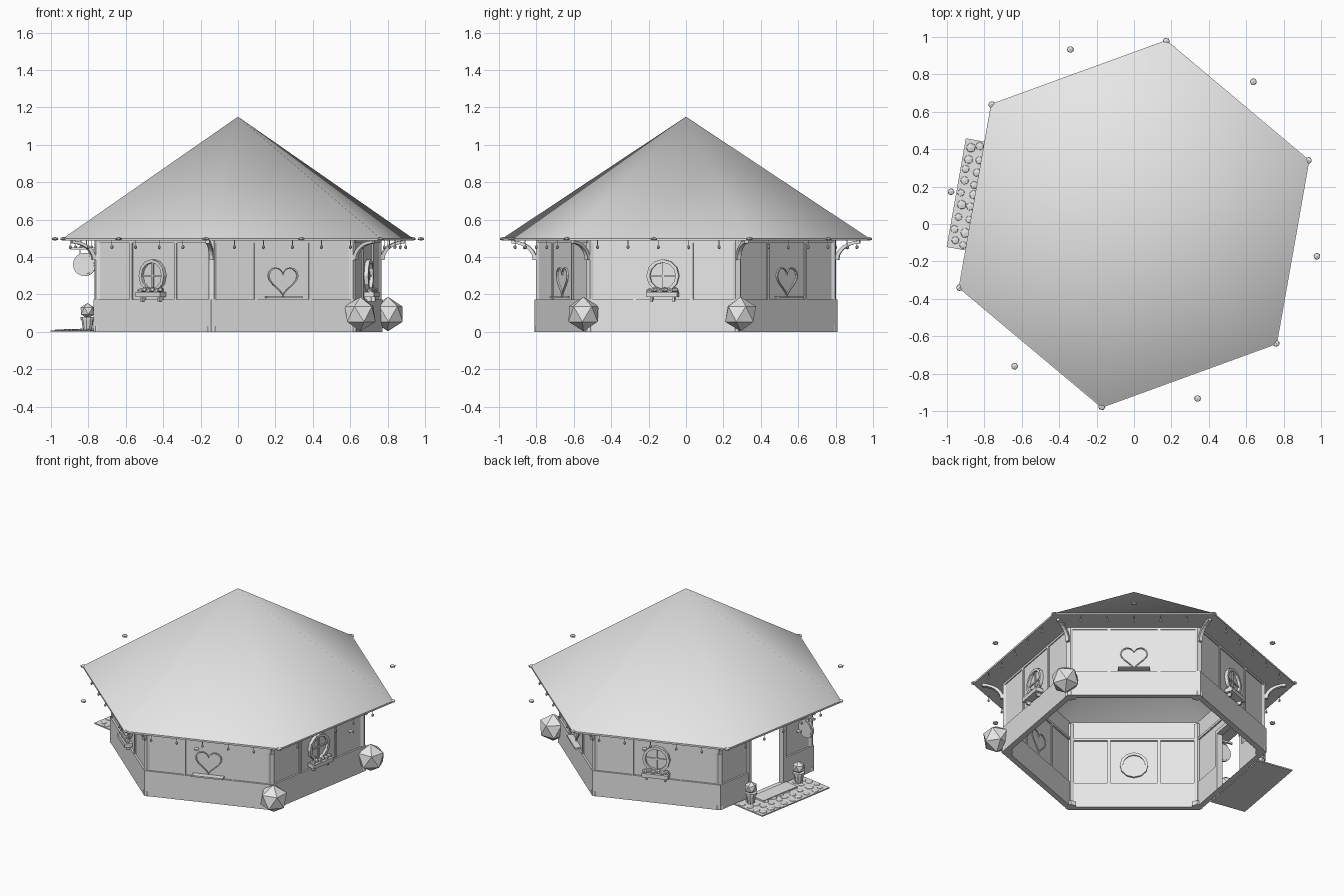
import bpy, bmesh, random
from math import radians, sin, cos, pi, tau
from mathutils import Matrix, Vector

cube = bpy.data.objects.get("Cube")
if cube:
    bpy.data.objects.remove(cube)
random.seed(4)

grey = bpy.data.materials.new("light_grey")
grey.use_nodes = True
grey.diffuse_color = (0.8, 0.8, 0.8, 1)
grey.node_tree.nodes["Principled BSDF"].inputs["Base Color"].default_value = (0.8, 0.8, 0.8, 1)

CORNERS = [20 + 60 * k for k in range(6)]
SIDES = [50 + 60 * k for k in range(6)]
DOOR = [170]
ROUND = [110, 230, 350]
HEART = [50, 290]
PLAIN = ROUND + HEART


# Every part is built facing +x (outward, sideways, up), then turned to each angle
def part(name, build, angles=(0,), smooth=False):
    bm = bmesh.new()
    for a in angles:
        old = set(bm.verts)
        build(bm)
        new = [v for v in bm.verts if v not in old]
        bmesh.ops.rotate(bm, verts=new, cent=(0, 0, 0), matrix=Matrix.Rotation(radians(a), 3, 'Z'))
    bmesh.ops.recalc_face_normals(bm, faces=bm.faces)
    for f in bm.faces:
        f.smooth = smooth
    mesh = bpy.data.meshes.new(name)
    bm.to_mesh(mesh)
    bm.free()
    mesh.materials.append(grey)
    ob = bpy.data.objects.new(name, mesh)
    bpy.context.collection.objects.link(ob)
    return ob


def box(bm, n, t, z):
    """Box from three (low, high) ranges."""
    lo, hi = zip(n, t, z)
    size = [b - a for a, b in zip(lo, hi)]
    mid = [(a + b) / 2 for a, b in zip(lo, hi)]
    bmesh.ops.create_cube(bm, size=1, matrix=Matrix.Translation(mid) @ Matrix.Diagonal((*size, 1)))


def extrude(bm, faces, vec):
    out = bmesh.ops.extrude_face_region(bm, geom=faces)["geom"]
    bmesh.ops.translate(bm, verts=[g for g in out if isinstance(g, bmesh.types.BMVert)], vec=vec)


def prism(bm, pts, n0, n1):
    """Outline of (sideways, up) points, thickened outward."""
    f = bm.faces.new([bm.verts.new((n0, t, z)) for t, z in pts])
    extrude(bm, [f], (n1 - n0, 0, 0))


def band(bm, outer, inner, n0, n1):
    """Closed frame between two matching outlines."""
    a = [bm.verts.new((n0, t, z)) for t, z in outer]
    b = [bm.verts.new((n0, t, z)) for t, z in inner]
    k = len(a)
    faces = [bm.faces.new((a[i], a[(i + 1) % k], b[(i + 1) % k], b[i])) for i in range(k)]
    extrude(bm, faces, (n1 - n0, 0, 0))


def ball(bm, pos, r, flat=1.0):
    bmesh.ops.create_icosphere(bm, subdivisions=1, radius=r,
                               matrix=Matrix.Translation(pos) @ Matrix.Diagonal((1, 1, flat, 1)))


def rod(bm, n, t, z0, z1, r0, r1, sides=6):
    bmesh.ops.create_cone(bm, cap_ends=True, segments=sides, radius1=r0, radius2=r1, depth=z1 - z0,
                          matrix=Matrix.Translation((n, t, (z0 + z1) / 2)))


def hex_shell(bm, rings, apex=None):
    loops = [[bm.verts.new((r * cos(radians(a)), r * sin(radians(a)), z)) for a in CORNERS] for r, z in rings]
    for a, b in zip(loops, loops[1:]):
        for i in range(6):
            bm.faces.new((a[i], a[(i + 1) % 6], b[(i + 1) % 6], b[i]))
    if apex:
        tip = bm.verts.new((0, 0, apex))
        for i in range(6):
            bm.faces.new((loops[-1][i], loops[-1][(i + 1) % 6], tip))


def circle(r, z, k=12):
    return [(r * cos(tau * i / k), z + r * sin(tau * i / k)) for i in range(k)]


def heart(s, z, k=28):
    pts = []
    for i in range(k):
        a = tau * i / k
        y = 13 * cos(a) - 5 * cos(2 * a) - 2 * cos(3 * a) - cos(4 * a)
        pts.append((s * 16 * sin(a) ** 3, z + s * y))
    return pts


# Roof, flat eaves and sloped ceiling
part("roof", lambda bm: hex_shell(bm, [(0.995, 0.5)], 1.15), smooth=True)
part("eaves", lambda bm: hex_shell(bm, [(0.98, 0.505), (0.998, 0.5), (0.998, 0.488), (0.8, 0.488)]))
part("ceiling", lambda bm: hex_shell(bm, [(0.81, 0.6)], 1.13), smooth=True)

# Walls: five closed sides and one with a doorway
H, D, TOP = 0.404, 0.14, 0.4
part("walls", lambda bm: prism(bm, [(-H, 0), (H, 0), (H, 0.61), (-H, 0.61)], 0.685, 0.7), PLAIN)
part("door_wall", lambda bm: prism(bm, [(-H, 0), (-D, 0), (-D, TOP), (D, TOP), (D, 0), (H, 0),
                                        (H, 0.61), (-H, 0.61)], 0.685, 0.7), DOOR)


def door_skirt(bm):
    for s in (-1, 1):
        box(bm, (0.675, 0.712), sorted((s * D, s * 0.41)), (0, 0.172))


part("skirting", lambda bm: box(bm, (0.675, 0.712), (-0.41, 0.41), (0, 0.172)), PLAIN)
part("door_skirting", door_skirt, DOOR)


# Timber framing
def battens(bm):
    for t in (-0.155, 0.155):
        box(bm, (0.675, 0.707), (t - 0.008, t + 0.008), (0.172, 0.49))


part("battens", battens, PLAIN)
part("top_rail", lambda bm: box(bm, (0.675, 0.707), (-H, H), (0.474, 0.49)), SIDES)
part("door_frame", lambda bm: band(bm, [(-0.165, 0), (0.165, 0), (0.165, 0.425), (-0.165, 0.425)],
                                   [(-D, 0), (D, 0), (D, TOP), (-D, TOP)], 0.675, 0.716), DOOR)


def post(bm):
    rod(bm, 0.79, 0, 0, 0.59, 0.026, 0.026)
    rod(bm, 0.785, 0, 0, 0.03, 0.036, 0.036)


def brace(bm):
    arc = [i * pi / 12 for i in range(7)]
    pts = [(0.945 - r * cos(a), 0.385 + r * 0.76 * sin(a)) for r, s in ((0.136, 1), (0.115, -1))
           for a in arc[::s]]
    f = bm.faces.new([bm.verts.new((n, -0.011, z)) for n, z in pts])
    extrude(bm, [f], (0, 0.022, 0))


part("corner_posts", post, CORNERS)
part("eave_braces", brace, CORNERS)


# Round windows with cross bars and flower boxes
def round_window(bm):
    z = 0.3
    band(bm, circle(0.088, z), circle(0.07, z), 0.672, 0.722)
    prism(bm, circle(0.072, z), 0.68, 0.704)
    box(bm, (0.7, 0.712), (-0.005, 0.005), (z - 0.07, z + 0.07))
    box(bm, (0.7, 0.712), (-0.07, 0.07), (z - 0.005, z + 0.005))


def flower_box(bm):
    box(bm, (0.7, 0.752), (-0.085, 0.085), (0.185, 0.212))
    for t in (-0.06, 0.06):
        box(bm, (0.7, 0.735), (t - 0.006, t + 0.006), (0.162, 0.185))
    for i in range(6):
        ball(bm, (0.728, -0.07 + i * 0.028, 0.218 + 0.006 * (i % 2)), 0.019, 0.8)


part("round_windows", round_window, ROUND)
part("flower_boxes", flower_box, ROUND)


# Heart windows with sills
def heart_window(bm):
    band(bm, heart(0.0054, 0.28), heart(0.0049, 0.28), 0.68, 0.709)
    box(bm, (0.7, 0.74), (-0.1, 0.1), (0.18, 0.19))


part("heart_windows", heart_window, HEART)


# Lights under the eaves and discs around the roof edge
def eave_lights(bm):
    for i in range(5):
        ball(bm, (0.852, (i - 2) * 0.165, 0.453), 0.009, 1.3)
        rod(bm, 0.852, (i - 2) * 0.165, 0.46, 0.49, 0.002, 0.002, 4)


part("eave_lights", eave_lights, SIDES)
part("corner_lamps", lambda bm: ball(bm, (0.993, 0, 0.497), 0.02, 0.5), CORNERS)
part("outer_lamps", lambda bm: ball(bm, (0.993, 0, 0.497), 0.02, 0.5), SIDES)

# Faceted bushes at two corners
part("corner_bushes", lambda bm: ball(bm, (0.853, 0, 0.095), 0.092), (20, 320))


# Entrance: paved path, doormat, potted bushes and hanging sign
def cobbles(bm):
    for i in range(4):
        for j in range(9):
            n = 0.765 + i * 0.056 + random.uniform(-0.008, 0.008)
            t = -0.26 + j * 0.065 + random.uniform(-0.01, 0.01)
            ball(bm, (n, t, 0.008), random.uniform(0.022, 0.03), 0.25)


def potted_bushes(bm):
    for t in (-0.21, 0.21):
        rod(bm, 0.78, t, 0.008, 0.068, 0.024, 0.033, 10)
        rod(bm, 0.78, t, 0.065, 0.08, 0.038, 0.038, 10)
        ball(bm, (0.78, t, 0.112), 0.042)


def sign(bm):
    turn = Matrix.Translation((0.785, 0.27, 0.36)) @ Matrix.Rotation(pi / 2, 4, 'X')
    for r, d in ((0.062, 0.014), (0.052, 0.02)):
        bmesh.ops.create_cone(bm, cap_ends=True, segments=20, radius1=r, radius2=r, depth=d, matrix=turn)
    box(bm, (0.7, 0.86), (0.264, 0.276), (0.44, 0.452))
    for n in (0.76, 0.81):
        box(bm, (n - 0.003, n + 0.003), (0.267, 0.273), (0.41, 0.44))


part("path", lambda bm: box(bm, (0.72, 0.965), (-0.295, 0.295), (0, 0.008)), DOOR)
part("cobbles", cobbles, DOOR)
part("doormat", lambda bm: box(bm, (0.73, 0.83), (-0.15, 0.15), (0.008, 0.018)), DOOR)
part("potted_bushes", potted_bushes, DOOR)
part("hanging_sign", sign, DOOR)
